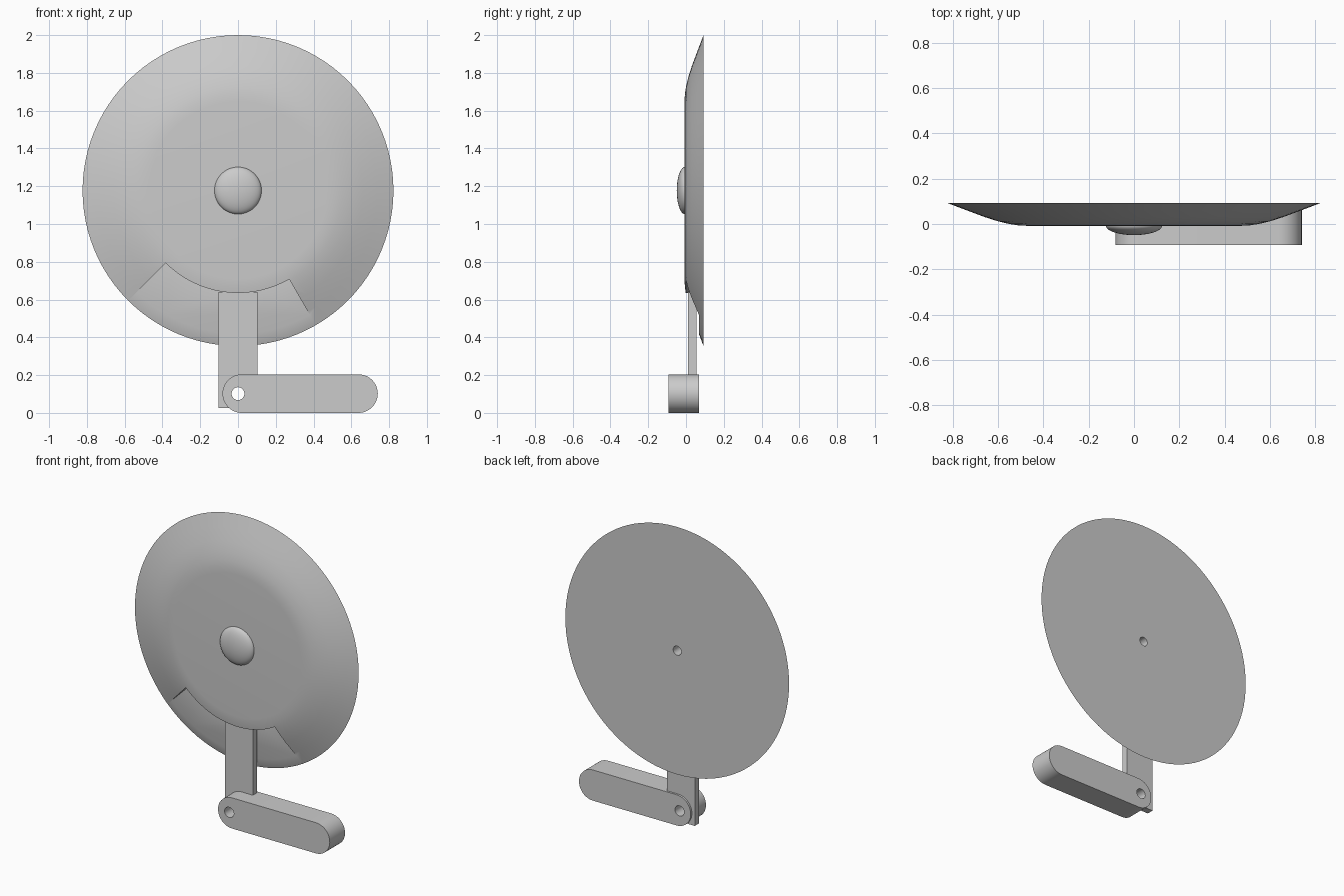
import bpy
import bmesh
from math import sin, cos, radians, pi
from mathutils import Matrix

cube = bpy.data.objects.get("Cube")
if cube:
    bpy.data.objects.remove(cube, do_unlink=True)

DISC_Z = 1.177
PIVOT_Z = 0.102

grey = bpy.data.materials.new("plain grey")
grey.use_nodes = True
GREY = (0.6, 0.6, 0.6, 1)
grey.diffuse_color = GREY
grey.node_tree.nodes["Principled BSDF"].inputs["Base Color"].default_value = GREY


def make_object(name, bm):
    bmesh.ops.recalc_face_normals(bm, faces=bm.faces)
    mesh = bpy.data.meshes.new(name)
    bm.to_mesh(mesh)
    bm.free()
    mesh.materials.append(grey)
    obj = bpy.data.objects.new(name, mesh)
    bpy.context.collection.objects.link(obj)
    return obj


def prism(name, outline, y0, y1):
    """Extrude an (x, z) outline along y."""
    bm = bmesh.new()
    face = bm.faces.new([bm.verts.new((x, y0, z)) for x, z in outline])
    new = bmesh.ops.extrude_face_region(bm, geom=[face])["geom"]
    bmesh.ops.translate(bm, vec=(0, y1 - y0, 0),
                        verts=[v for v in new if isinstance(v, bmesh.types.BMVert)])
    return make_object(name, bm)


def lathe(name, profile, steps):
    """Spin a (radius, y) profile around the disc axis."""
    bm = bmesh.new()
    verts = [bm.verts.new((r, y, 0)) for r, y in profile]
    edges = [bm.edges.new(pair) for pair in zip(verts, verts[1:])]
    bmesh.ops.spin(bm, geom=verts + edges, cent=(0, 0, 0), axis=(0, 1, 0),
                   angle=2 * pi, steps=steps)
    bmesh.ops.remove_doubles(bm, verts=bm.verts, dist=1e-5)
    bmesh.ops.transform(bm, matrix=Matrix.Translation((0, 0, DISC_Z)), verts=bm.verts)
    return make_object(name, bm)


def arc(cx, cz, r, a0, a1, n):
    angles = [radians(a0 + (a1 - a0) * i / n) for i in range(n + 1)]
    return [(cx + r * cos(a), cz + r * sin(a)) for a in angles]


def cut(obj, cutter):
    mod = obj.modifiers.new("cut", "BOOLEAN")
    mod.operation = "DIFFERENCE"
    mod.solver = "EXACT"
    mod.object = cutter
    bpy.context.view_layer.objects.active = obj
    bpy.ops.object.modifier_apply(modifier=mod.name)


# Shallow dish with a flat back and a curved shoulder
disc = lathe("disc", [(0, -0.008), (0.47, -0.008), (0.51, -0.006), (0.55, 0.0),
                      (0.60, 0.012), (0.66, 0.031), (0.74, 0.061),
                      (0.823, 0.0925), (0, 0.0925)], 96)

# Recessed sector where the arm meets the dish
recess = prism("recess_cutter",
               arc(0, DISC_Z, 0.542, 225, 300, 30) + arc(0, DISC_Z, 0.95, 300, 225, 30),
               -0.2, 0.068)

# Pivot holes
axle = prism("axle_cutter", arc(0, DISC_Z, 0.03, 0, 345, 23), 0.0, 0.2)
pin = prism("pin_cutter", arc(0, PIVOT_Z, 0.034, 0, 345, 23), -0.3, 0.3)

# Domed centre boss
boss = lathe("centre_boss", [(0, 0.0)] + [
    (0.125 * cos(radians(a)), -0.006 - 0.043 * sin(radians(a)))
    for a in range(0, 90, 9)] + [(0, -0.049)], 48)

# Flat support arm
arm = prism("support_arm", [(-0.103, 0.025), (0.102, 0.025),
                            (0.102, 0.64), (-0.103, 0.64)], 0.01, 0.055)

# Rounded foot lever
lever = prism("foot_lever", arc(0.02, PIVOT_Z, 0.102, 90, 270, 24)
              + arc(0.638, PIVOT_Z, 0.102, -90, 90, 24), -0.0925, 0.068)

cut(disc, recess)
cut(disc, axle)
cut(arm, pin)
cut(lever, pin)
for cutter in (recess, axle, pin):
    bpy.data.objects.remove(cutter, do_unlink=True)

bpy.ops.object.select_all(action="DESELECT")
for obj in (disc, boss, arm, lever):
    obj.select_set(True)
bpy.context.view_layer.objects.active = disc
bpy.ops.object.shade_smooth_by_angle(angle=radians(30))
